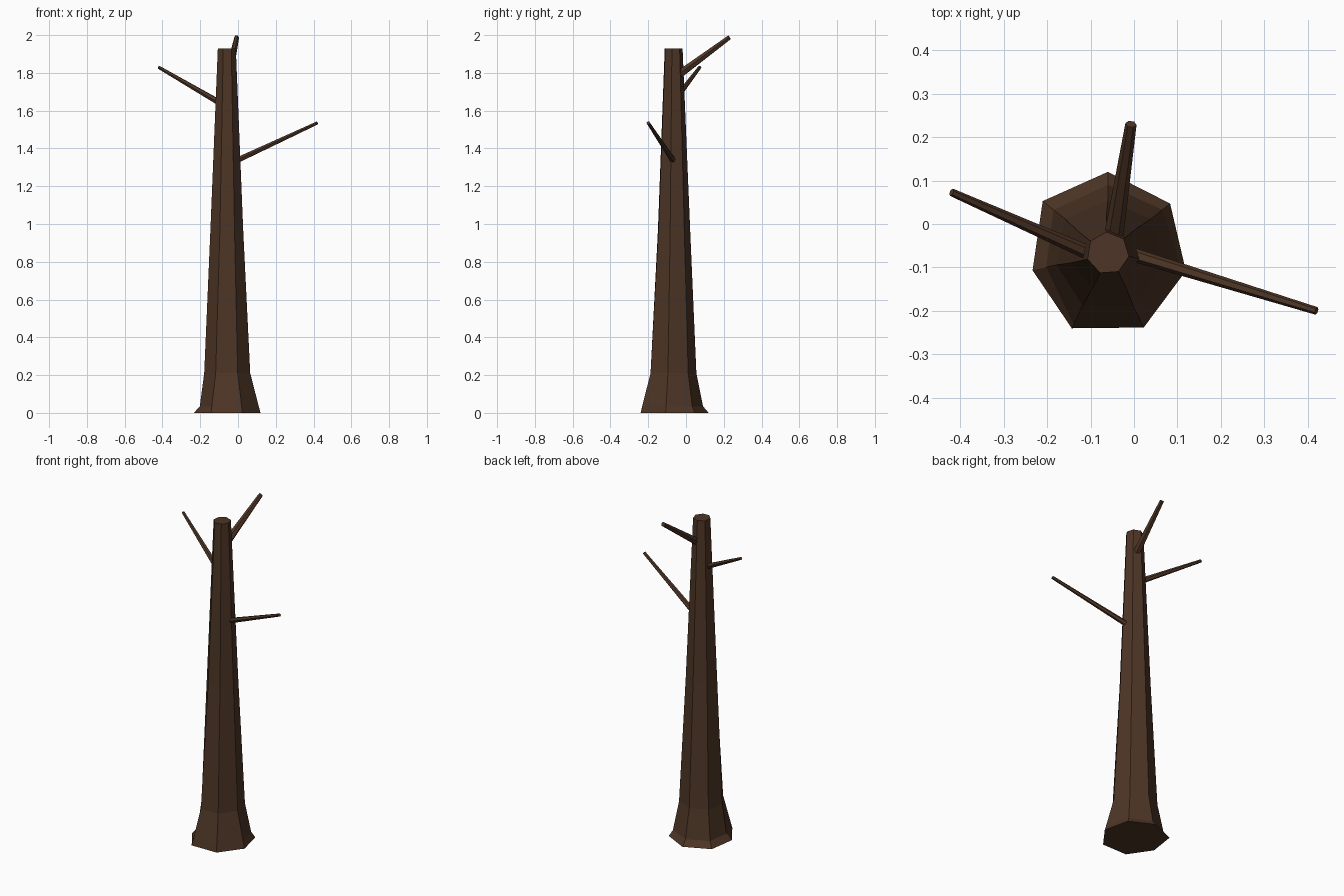
import bpy
import bmesh
import math
from mathutils import Vector

cube = bpy.data.objects.get("Cube")
if cube:
    bpy.data.objects.remove(cube, do_unlink=True)

BARK = (0.075, 0.036, 0.019, 1.0)
bark = bpy.data.materials.new("dark brown bark")
bark.use_nodes = True
bark.diffuse_color = BARK
shader = bark.node_tree.nodes["Principled BSDF"]
shader.inputs["Base Color"].default_value = BARK
shader.inputs["Roughness"].default_value = 0.9


def loft(name, rings):
    """Skin a list of equal-length point rings and cap both ends."""
    bm = bmesh.new()
    loops = [[bm.verts.new(p) for p in ring] for ring in rings]
    for low, high in zip(loops, loops[1:]):
        n = len(low)
        for i in range(n):
            j = (i + 1) % n
            bm.faces.new((low[i], low[j], high[j], high[i]))
    bm.faces.new(loops[0][::-1])
    bm.faces.new(loops[-1])
    bmesh.ops.recalc_face_normals(bm, faces=bm.faces)
    mesh = bpy.data.meshes.new(name)
    bm.to_mesh(mesh)
    bm.free()
    mesh.materials.append(bark)
    obj = bpy.data.objects.new(name, mesh)
    bpy.context.collection.objects.link(obj)
    return obj


def trunk_ring(z, radii, turn=0):
    """Seven-sided ring, first corner at the back, running anticlockwise."""
    points = []
    for i, r in enumerate(radii):
        a = math.radians(90 + turn) + math.tau * i / 7
        points.append((-0.06 + r * math.cos(a), -0.067 + r * math.sin(a), z))
    return points


# Trunk with an uneven flared foot
loft("trunk", [
    trunk_ring(0, [0.187, 0.192, 0.178, 0.192, 0.19, 0.184, 0.183]),
    trunk_ring(0.035, [0.157, 0.16, 0.146, 0.182, 0.183, 0.174, 0.16]),
    trunk_ring(0.21, [0.122, 0.126, 0.122, 0.134, 0.134, 0.128, 0.126]),
    trunk_ring(0.97, [0.089] * 7, 2),
    trunk_ring(1.93, [0.049] * 7, 4),
])


def branch(name, start, end, r0, r1, sides=6):
    """Straight tapering branch."""
    start, end = Vector(start), Vector(end)
    turn = (end - start).to_track_quat("Z", "Y")
    rings = []
    for centre, r in ((start, r0), (end, r1)):
        rings.append([
            centre + turn @ Vector((r * math.cos(a), r * math.sin(a), 0))
            for a in (math.tau * i / sides for i in range(sides))
        ])
    return loft(name, rings)


# Branches
branch("left_branch", (-0.01, -0.068, 1.335), (0.42, -0.2, 1.535), 0.016, 0.009)
branch("right_branch", (-0.09, -0.073, 1.638), (-0.42, 0.073, 1.83), 0.017, 0.009)
branch("back_branch", (-0.05, -0.05, 1.782), (-0.007, 0.23, 1.988), 0.023, 0.013)
